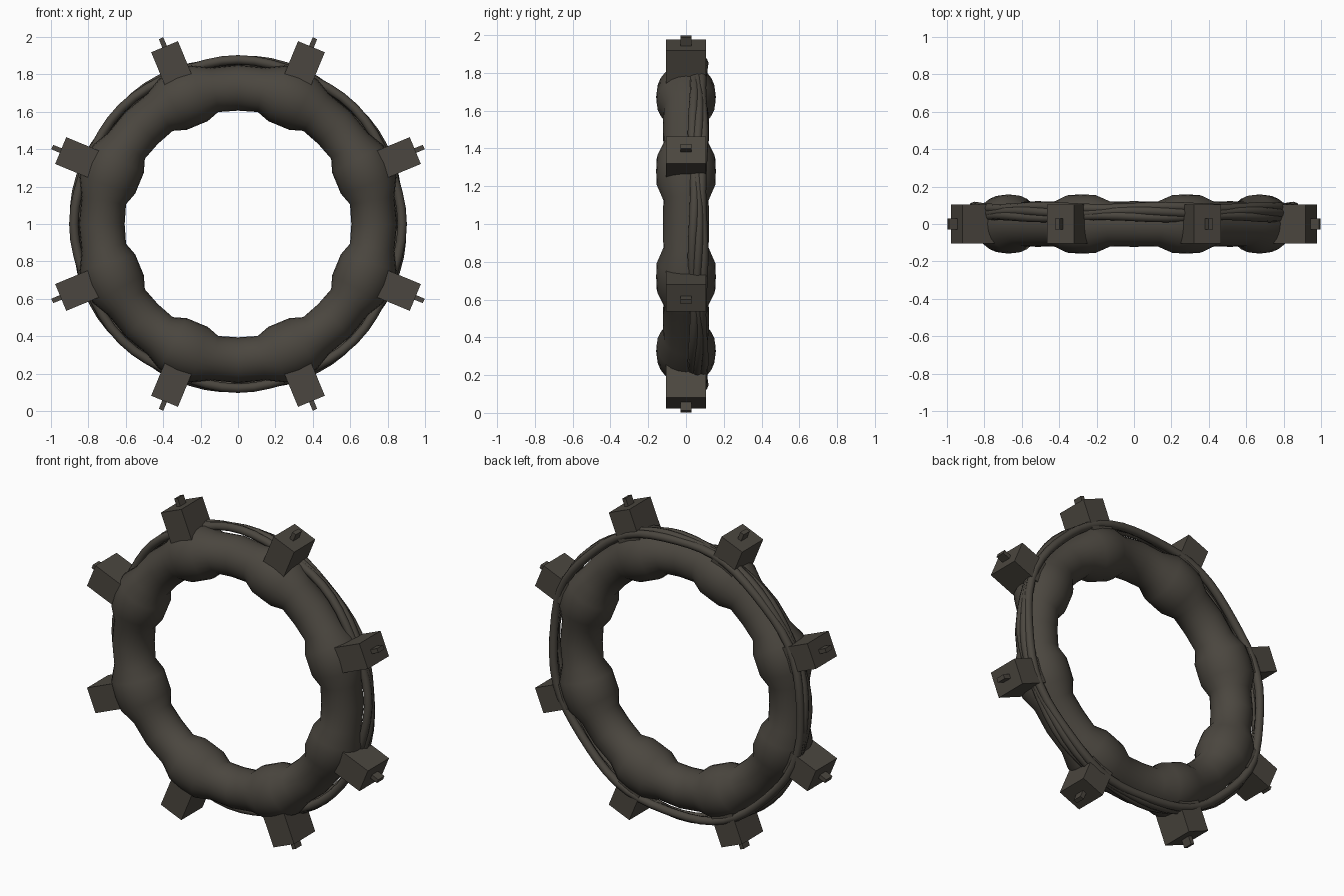
import bpy, bmesh, math
from mathutils import Matrix, Vector

if "Cube" in bpy.data.objects:
    bpy.data.objects.remove(bpy.data.objects["Cube"])

CENTRE = Vector((0, 0, 1))

metal = bpy.data.materials.new("dark warm grey")
metal.use_nodes = True
colour = (0.07, 0.062, 0.05, 1)
metal.diffuse_color = colour
metal.node_tree.nodes["Principled BSDF"].inputs["Base Color"].default_value = colour


def ring_point(angle, radius, y):
    return CENTRE + Vector((radius * math.cos(angle), y, radius * math.sin(angle)))


def add_object(name, bm, smooth=None):
    bmesh.ops.recalc_face_normals(bm, faces=bm.faces)
    mesh = bpy.data.meshes.new(name)
    bm.to_mesh(mesh)
    bm.free()
    mesh.materials.append(metal)
    obj = bpy.data.objects.new(name, mesh)
    bpy.context.collection.objects.link(obj)
    if smooth:
        bpy.ops.object.select_all(action="DESELECT")
        obj.select_set(True)
        bpy.context.view_layer.objects.active = obj
        bpy.ops.object.shade_smooth_by_angle(angle=math.radians(smooth))
    return obj


def sweep_ring(name, stations, sides, smooth):
    """Closed tube through (angle, centre radius, y, tube radius) stations."""
    bm = bmesh.new()
    loops = []
    for angle, radius, y, tube in stations:
        loops.append([bm.verts.new(ring_point(angle, radius + tube * math.cos(t), y + tube * math.sin(t)))
                      for t in (math.tau * k / sides for k in range(sides))])
    for i, loop in enumerate(loops):
        after = loops[(i + 1) % len(loops)]
        for k in range(sides):
            n = (k + 1) % sides
            bm.faces.new((loop[k], loop[n], after[n], after[k]))
    return add_object(name, bm, smooth)


# Main ring: slim spans between eight swollen joints
stations = []
for i in range(8):
    for offset, tube in ((-10, 0.12), (0, 0.122), (10, 0.12), (16.5, 0.155), (22.5, 0.158), (28.5, 0.155)):
        stations.append((math.radians(45 * i + offset), 0.728, 0, tube))
sweep_ring("main_ring", stations, 24, 60)

# Cables running round the outer rim, each sagging a little differently
for name, y, radius, sag, phase in (("front_cable", 0.04, 0.872, 0.006, 0.0),
                                    ("middle_cable", 0.064, 0.875, 0.005, 1.6),
                                    ("rear_cable", 0.088, 0.868, 0.008, 3.1)):
    path = []
    for k in range(64):
        a = math.tau * k / 64
        path.append((a, radius + sag * math.cos(8 * a + phase),
                     y + 0.006 * math.sin(8 * a + phase), 0.025))
    sweep_ring(name, path, 8, 60)


# Clamp blocks on the joints, each with a small outer tab
def add_block(name, angle, inner, outer, width, depth):
    bm = bmesh.new()
    bmesh.ops.create_cube(bm, size=1)
    size = Matrix.Diagonal((outer - inner, depth, width, 1))
    place = Matrix.Translation(CENTRE) @ Matrix.Rotation(-angle, 4, "Y")
    bm.transform(place @ Matrix.Translation(((inner + outer) / 2, 0, 0)) @ size)
    add_object(name, bm)


for i in range(8):
    a = math.radians(22.5 + 45 * i)
    add_block(f"clamp_block_{i + 1}", a, 0.82, 1.026, 0.155, 0.21)
    add_block(f"clamp_tab_{i + 1}", a, 1.02, 1.075, 0.026, 0.06)
